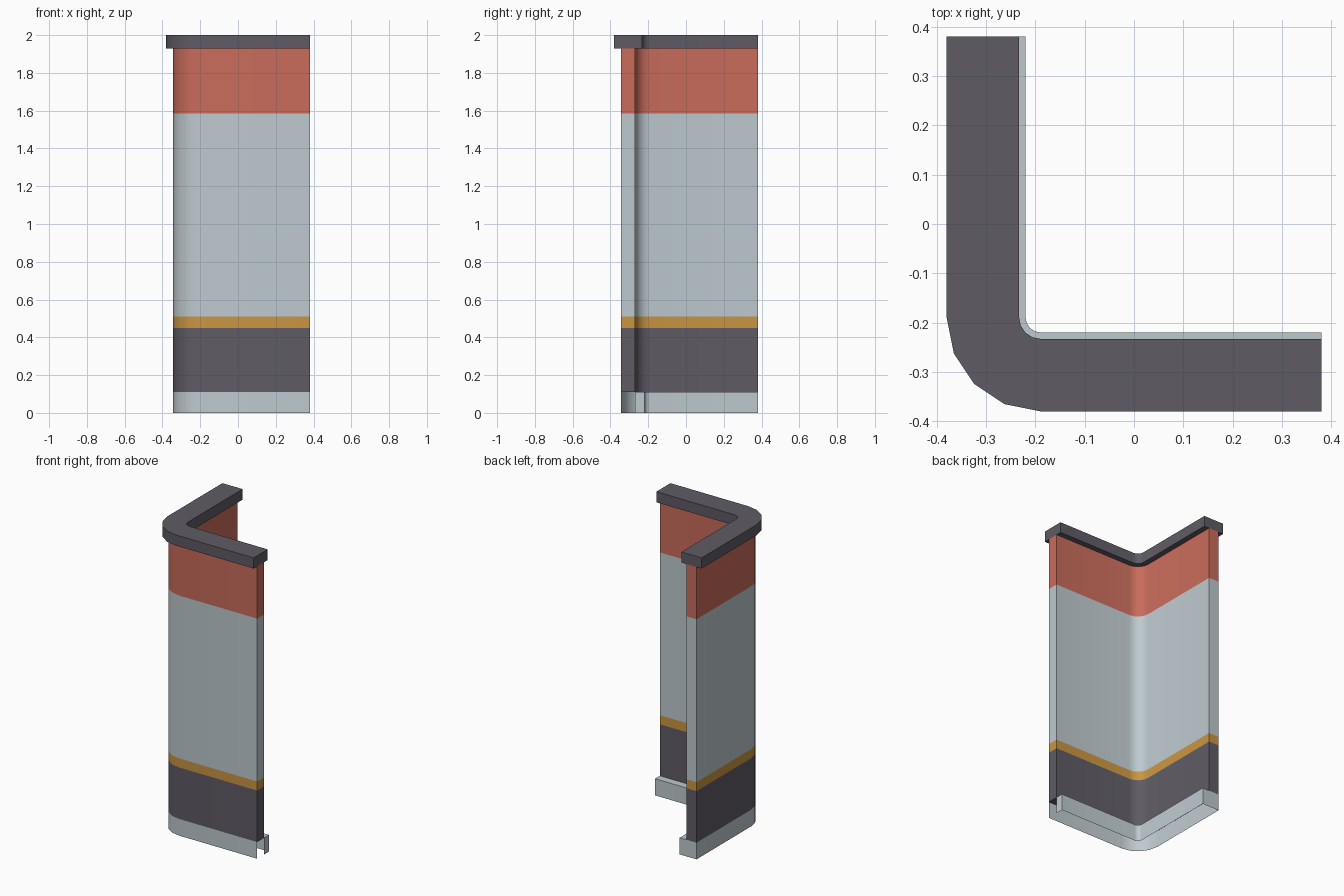
import bpy, bmesh, math

if "Cube" in bpy.data.objects:
    bpy.data.objects.remove(bpy.data.objects["Cube"])

C, END, SEG = -0.19, 0.38, 4      # corner centre, end of both legs, corner segments
OUT, INN, SKIRT = 0.153, 0.08, 0.03   # corner radii of wall outside, wall inside, skirting


def mat(name, rgb):
    m = bpy.data.materials.new(name)
    m.diffuse_color = (*rgb, 1)
    m.use_nodes = True
    m.node_tree.nodes["Principled BSDF"].inputs["Base Color"].default_value = m.diffuse_color
    return m


light = mat("pale_grey", (0.515, 0.591, 0.624))
dark = mat("dark_grey", (0.114, 0.105, 0.130))
amber = mat("amber", (0.584, 0.301, 0.055))
red = mat("brick_red", (0.584, 0.150, 0.105))


def path(r):
    # L shaped line with a rounded corner
    pts = [(C - r, END)]
    for i in range(SEG + 1):
        a = math.pi + i * math.pi / 2 / SEG
        pts.append((C + r * math.cos(a), C + r * math.sin(a)))
    return pts + [(END, C - r)]


def sweep(name, profile, mats, closed=True, caps=(), rule=None):
    # sweep (radius, height) points along the L; caps = (end, profile polygon)
    bm = bmesh.new()
    rings = [[bm.verts.new((x, y, z)) for x, y in path(r)] for r, z in profile]
    n = len(rings)
    for k in range(n if closed else n - 1):
        a, b = rings[k], rings[(k + 1) % n]
        for i in range(len(a) - 1):
            bm.faces.new((a[i], a[i + 1], b[i + 1], b[i]))
    for end, poly in caps:
        vs = [bm.verts.new((*path(r)[end], z)) for r, z in poly]
        bm.faces.new(vs if end == 0 else vs[::-1])
    bmesh.ops.remove_doubles(bm, verts=bm.verts, dist=1e-5)
    if rule:
        for f in bm.faces:
            f.material_index = rule(f.calc_center_median().z)
    me = bpy.data.meshes.new(name)
    bm.to_mesh(me)
    bm.free()
    for m in mats:
        me.materials.append(m)
    ob = bpy.data.objects.new(name, me)
    bpy.context.collection.objects.link(ob)
    bpy.context.view_layer.objects.active = ob
    ob.select_set(True)
    bpy.ops.object.shade_smooth_by_angle(angle=math.radians(35))
    ob.select_set(False)


def rect(r0, r1, z0, z1):
    return [(r0, z0), (r0, z1), (r1, z1), (r1, z0)]


# striped wall, coloured by height
levels = [0.11, 0.45, 0.51, 1.585, 1.93]
wall = [(OUT, z) for z in levels] + [(INN, z) for z in reversed(levels)]
wall_caps = [(e, rect(OUT, INN, a, b)) for e in (0, -1)
             for a, b in zip(levels, levels[1:])]


def stripe(z):
    return 0 if z < 0.45 else 1 if z < 0.51 else 2 if z < 1.585 else 3


sweep("striped_wall", wall, [dark, amber, light, red], caps=wall_caps, rule=stripe)

# hollow base: outer face, and skirting with ledge; one end is open under the wall
sweep("base_outer_face", [(OUT, 0), (OUT, 0.11)], [light], closed=False,
      caps=[(0, rect(OUT, INN, 0, 0.11))])
sk = rect(INN, SKIRT, 0, 0.11)
sweep("base_skirting", sk[1:], [light], closed=False, caps=[(0, sk), (-1, sk)])

# capping rail
rail = rect(0.19, 0.043, 1.93, 2.0)
sweep("top_rail", rail, [dark], caps=[(0, rail), (-1, rail)])
